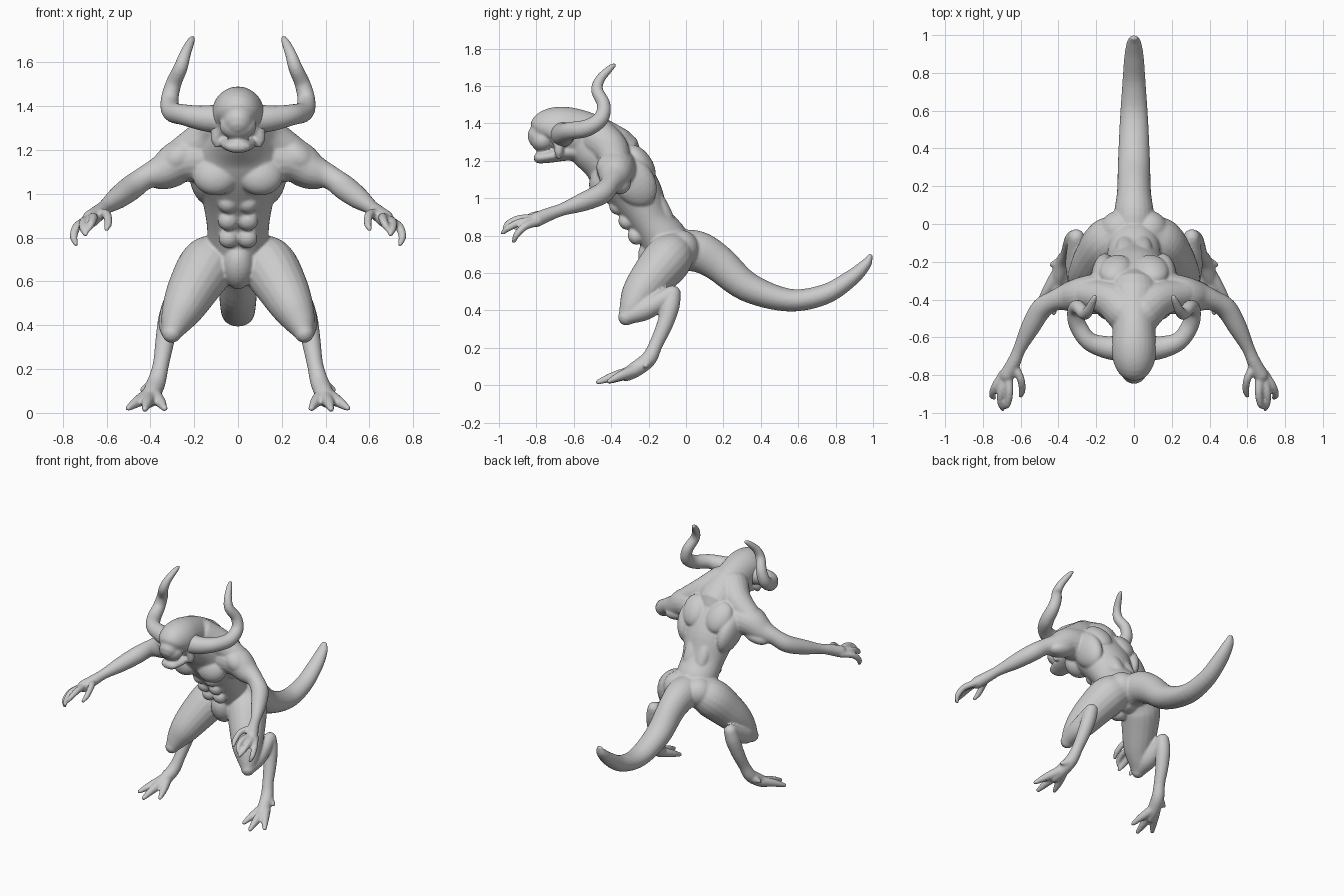
import bpy, bmesh, math
from mathutils import Vector, Matrix

skin = bpy.data.materials.new("grey_skin")
skin.diffuse_color = (0.6, 0.6, 0.6, 1)


def spline(pts, steps=5):
    """Catmull-Rom resampling of (x, y, z, side radius, depth radius) points."""
    v = [Vector(p if len(p) == 5 else (*p, p[3])) for p in pts]
    v = [v[0] * 2 - v[1]] + v + [v[-1] * 2 - v[-2]]
    out = []
    for a, b, c, d in zip(v, v[1:], v[2:], v[3:]):
        for k in range(steps):
            t = k / steps
            out.append(0.5 * (2 * b + (c - a) * t + (2 * a - 5 * b + 4 * c - d) * t * t
                              + (3 * b - a - 3 * c + d) * t ** 3))
    return out + [v[-2]]


def tube(bm, pts, mirror=False, n=20):
    """Round-ended tapering limb along a smooth path."""
    path = spline(pts)
    pos = [Vector(p[:3]) for p in path]
    tan = [(pos[min(i + 1, len(pos) - 1)] - pos[max(i - 1, 0)]).normalized() for i in range(len(pos))]
    side = Vector((1, 0, 0)) if abs(tan[0].x) < 0.8 else Vector((0, 0, 1))
    frames = []
    for p, c, t in zip(path, pos, tan):
        side = (side - t * side.dot(t)).normalized()
        frames.append((c, t, side.copy(), t.cross(side), abs(p[3]), abs(p[4])))

    def dome(f, sign):
        c, t, s, u, a, b = f
        r = min(a, b)
        return [(c + t * sign * r * math.sin(w), t, s, u, a * math.cos(w), b * math.cos(w))
                for w in (0.5, 1.0, 1.4)]
    frames = dome(frames[0], -1)[::-1] + frames + dome(frames[-1], 1)
    for m in ((1, -1) if mirror else (1,)):
        rings = []
        for c, t, s, u, a, b in frames:
            ring = []
            for k in range(n):
                w = math.tau * k / n
                q = c + s * a * math.cos(w) + u * b * math.sin(w)
                ring.append(bm.verts.new((q.x * m, q.y, q.z)))
            rings.append(ring)
        for r0, r1 in zip(rings, rings[1:]):
            for k in range(n):
                bm.faces.new((r0[k], r0[(k + 1) % n], r1[(k + 1) % n], r1[k]))
        bm.faces.new(rings[0])
        bm.faces.new(rings[-1])


def blob(bm, c, size, tilt=0, turn=0, mirror=True):
    """Ellipsoid muscle, tilted about x and turned about y."""
    for m in ((1, -1) if mirror else (1,)):
        mat = (Matrix.Translation((c[0] * m, c[1], c[2])) @ Matrix.Rotation(math.radians(turn * m), 4, 'Y')
               @ Matrix.Rotation(math.radians(tilt), 4, 'X') @ Matrix.Diagonal((*size, 1)))
        bmesh.ops.create_uvsphere(bm, u_segments=24, v_segments=14, radius=1, matrix=mat)


def finish(bm, name, voxel, smooth):
    """Fuse the overlapping volumes into one smooth skin."""
    bmesh.ops.recalc_face_normals(bm, faces=bm.faces)
    me = bpy.data.meshes.new(name)
    bm.to_mesh(me)
    bm.free()
    me.materials.append(skin)
    ob = bpy.data.objects.new(name, me)
    bpy.context.collection.objects.link(ob)
    r = ob.modifiers.new("fuse", 'REMESH')
    r.mode, r.voxel_size, r.use_smooth_shade = 'VOXEL', voxel, True
    s = ob.modifiers.new("soften", 'SMOOTH')
    s.factor, s.iterations = 0.5, smooth


body = bmesh.new()
# torso, pelvis to neck
tube(body, [(0, -.07, .69, .10, .10), (0, -.11, .77, .135, .125), (0, -.19, .88, .145, .115),
            (0, -.27, 1.02, .175, .145), (0, -.35, 1.13, .215, .155), (0, -.42, 1.22, .19, .15),
            (0, -.52, 1.29, .12, .13)], n=32)
# chest, belly, flank, shoulder blade and buttock muscles
blob(body, (.10, -.44, 1.09), (.108, .075, .10), -20, 8)
for x, y, z in ((.045, -.405, .955), (.045, -.355, .875), (.043, -.305, .795)):
    blob(body, (x, y + .035, z), (.046, .04, .045), 30)
blob(body, (0, -.17, .67), (.075, .08, .11), 25, mirror=False)
blob(body, (.16, -.28, 1.09), (.065, .11, .15), 35, 8)
blob(body, (.10, -.24, 1.19), (.085, .055, .11), 35, 15)
blob(body, (.045, -.13, .95), (.05, .04, .13), 28)
blob(body, (.08, -.03, .73), (.10, .10, .10))
# trapezius sloping from neck to shoulder
tube(body, [(.04, -.47, 1.32, .11), (.13, -.40, 1.26, .095), (.26, -.37, 1.18, .075)], True)
# skull with overhanging face plate
tube(body, [(0, -.775, 1.33, .07, .075), (0, -.74, 1.36, .105, .11), (0, -.67, 1.365, .12, .125),
            (0, -.58, 1.345, .115, .13), (0, -.49, 1.30, .115, .14), (0, -.38, 1.24, .14, .14)], n=28)
blob(body, (0, -.765, 1.31), (.085, .065, .065), mirror=False)
# lower jaw and cheek flaps
tube(body, [(0, -.785, 1.215, .06, .03), (0, -.72, 1.225, .08, .035), (0, -.62, 1.25, .09, .05),
            (0, -.52, 1.24, .08, .06)])
tube(body, [(.095, -.68, 1.30, .03), (.10, -.68, 1.25, .024), (.095, -.68, 1.225, .016)], True)

# arm: deltoid, upper arm, forearm, palm
tube(body, [(.17, -.37, 1.16, .11), (.26, -.375, 1.15, .10), (.34, -.385, 1.105, .08), (.42, -.405, 1.075, .055),
            (.49, -.45, 1.025, .057), (.55, -.55, .98, .05), (.605, -.66, .94, .034),
            (.635, -.73, .915, .036), (.672, -.80, .885, .04)], True)
blob(body, (.27, -.385, 1.165), (.10, .095, .075), 0, 35)
blob(body, (.31, -.36, 1.075), (.10, .065, .05), 0, 15)
# thumb and three clawed fingers
for f in ([(.635, -.75, .91), (.60, -.82, .905), (.592, -.88, .865), (.60, -.91, .84)],
          [(.665, -.81, .89), (.66, -.89, .89), (.668, -.95, .865), (.68, -.97, .84)],
          [(.685, -.81, .88), (.705, -.89, .87), (.705, -.95, .84), (.695, -.98, .815)],
          [(.69, -.79, .875), (.735, -.86, .85), (.75, -.905, .805), (.74, -.92, .77)]):
    tube(body, [(*p, r) for p, r in zip(f, (.024, .021, .018, .012))], True, 12)

# thigh
tube(body, [(.08, -.05, .72, .11), (.14, -.10, .67, .13), (.20, -.18, .575, .118), (.245, -.245, .49, .10),
            (.28, -.285, .42, .075), (.302, -.318, .365, .046)], True)
# folded shin to hock
tube(body, [(.305, -.31, .37, .045), (.305, -.22, .405, .058), (.305, -.14, .45, .052),
            (.305, -.075, .492, .042)], True)
# hock to foot
tube(body, [(.305, -.07, .49, .043), (.318, -.083, .42, .048), (.335, -.115, .32, .043),
            (.352, -.16, .22, .037), (.372, -.20, .14, .042), (.395, -.27, .085, .042),
            (.41, -.32, .055, .035)], True)
# three toes and rear spur
for t in ([(.385, -.26, .085), (.355, -.34, .05), (.335, -.41, .02)],
          [(.40, -.28, .075), (.415, -.39, .045), (.425, -.47, .017)],
          [(.41, -.27, .08), (.46, -.35, .05), (.50, -.41, .022)],
          [(.375, -.20, .13), (.41, -.21, .115), (.435, -.215, .105)]):
    tube(body, [(*p, r) for p, r in zip(t, (.034, .026, .014))], True, 12)

# tail
tube(body, [(0, -.06, .72, .11, .11), (0, .06, .715, .105, .11), (0, .17, .655, .09, .098),
            (0, .33, .525, .085, .08), (0, .55, .455, .075, .061), (0, .74, .485, .062, .054),
            (0, .88, .57, .052, .044), (0, .96, .645, .038, .03), (0, .985, .69, .022, .014)], n=24)
finish(body, "creature_body", .0075, 4)

# horns curving out, back and up
horn = bmesh.new()
tube(horn, [(.07, -.66, 1.34, .07), (.16, -.65, 1.345, .058), (.245, -.615, 1.36, .048),
            (.30, -.53, 1.375, .046), (.312, -.455, 1.425, .041), (.295, -.44, 1.50, .036),
            (.262, -.475, 1.575, .032), (.242, -.46, 1.635, .026), (.218, -.41, 1.69, .019),
            (.208, -.385, 1.71, .012)], True)
finish(horn, "horns", .007, 2)
